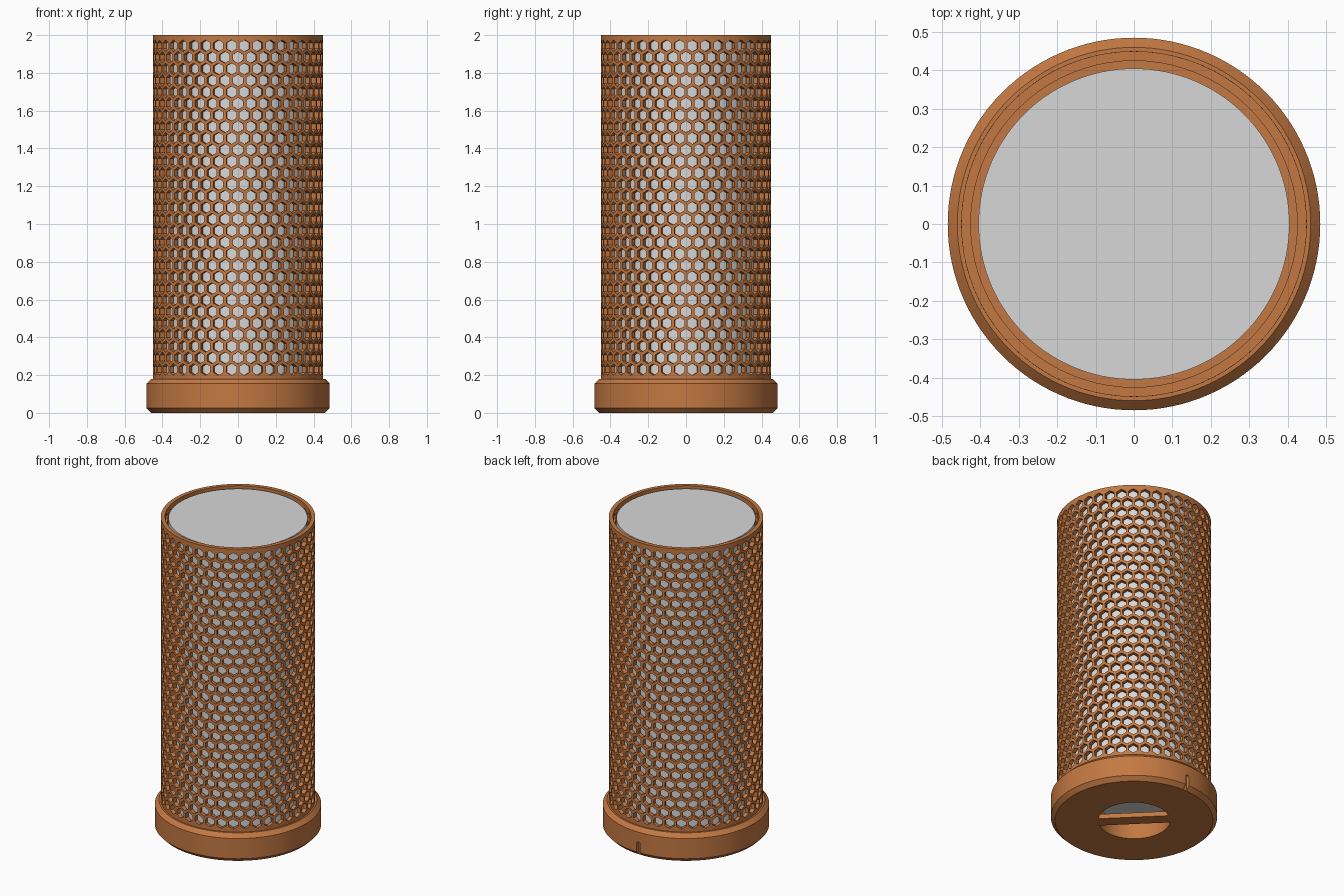
import bpy, bmesh, math
from mathutils import Matrix

if "Cube" in bpy.data.objects:
    bpy.data.objects.remove(bpy.data.objects["Cube"])


def make_material(name, rgb):
    mat = bpy.data.materials.new(name)
    mat.use_nodes = True
    color = (*rgb, 1.0)
    mat.diffuse_color = color
    mat.node_tree.nodes["Principled BSDF"].inputs["Base Color"].default_value = color
    return mat


ORANGE = make_material("copper orange", (0.55, 0.19, 0.055))
GREY = make_material("light grey", (0.68, 0.68, 0.68))


def add_object(name, bm, mat):
    mesh = bpy.data.meshes.new(name)
    bm.to_mesh(mesh)
    bm.free()
    mesh.materials.append(mat)
    obj = bpy.data.objects.new(name, mesh)
    bpy.context.collection.objects.link(obj)
    return obj


def activate(obj):
    bpy.ops.object.select_all(action="DESELECT")
    obj.select_set(True)
    bpy.context.view_layer.objects.active = obj


def finish(obj):
    """Apply the modifiers, then smooth the round faces."""
    activate(obj)
    for mod in list(obj.modifiers):
        bpy.ops.object.modifier_apply(modifier=mod.name)
    bpy.ops.object.shade_smooth_by_angle(angle=math.radians(30))


def lathe(name, profile, mat, closed, steps=120):
    bm = bmesh.new()
    verts = [bm.verts.new((r, 0, z)) for r, z in profile]
    edges = [bm.edges.new(pair) for pair in zip(verts, verts[1:])]
    if closed:
        edges.append(bm.edges.new((verts[-1], verts[0])))
    bmesh.ops.spin(bm, geom=verts + edges, cent=(0, 0, 0), axis=(0, 0, 1),
                   angle=math.tau, steps=steps, use_duplicate=False)
    bmesh.ops.remove_doubles(bm, verts=bm.verts, dist=1e-5)
    bmesh.ops.recalc_face_normals(bm, faces=bm.faces)
    return add_object(name, bm, mat)


# Perforated sleeve: a honeycomb of hexagonal frames wrapped round a cylinder
RADIUS, COLUMNS, ROWS = 0.45, 40, 29
FIRST_ROW, ROW_STEP = 0.23, 0.0612
CELL = ROW_STEP / 1.5
HOLE = 0.031
WIDTH = math.tau * RADIUS / COLUMNS
BOTTOM, TOP = 0.12, 2.0

bm = bmesh.new()


def wrapped(u, z):
    a = u / RADIUS - math.pi / 2
    return bm.verts.new((RADIUS * math.cos(a), RADIUS * math.sin(a), z))


def face(points):
    bm.faces.new([wrapped(u, z) for u, z in points])


def hexagon(u, z, size):
    """Corners, counter-clockwise from the upper right one."""
    wide = WIDTH / 2 * size / CELL
    return [(u + wide, z + size / 2), (u, z + size), (u - wide, z + size / 2),
            (u - wide, z - size / 2), (u, z - size), (u + wide, z - size / 2)]


for row in range(ROWS):
    z = FIRST_ROW + row * ROW_STEP
    for col in range(COLUMNS):
        u = (col + 0.5 * ((row + 1) % 2)) * WIDTH
        outer, inner = hexagon(u, z, CELL), hexagon(u, z, HOLE)
        for i in range(6):
            j = (i + 1) % 6
            face([outer[i], outer[j], inner[j], inner[i]])
        # Solid bands at both ends
        if row == ROWS - 1:
            for a, b in ((0, 1), (1, 2)):
                face([outer[a], (outer[a][0], TOP), (outer[b][0], TOP), outer[b]])
        if row == 0:
            for a, b in ((3, 4), (4, 5)):
                face([outer[a], (outer[a][0], BOTTOM), (outer[b][0], BOTTOM), outer[b]])

bmesh.ops.remove_doubles(bm, verts=bm.verts, dist=1e-4)
bmesh.ops.recalc_face_normals(bm, faces=bm.faces)
sleeve = add_object("perforated_sleeve", bm, ORANGE)
wall = sleeve.modifiers.new("wall", "SOLIDIFY")
wall.thickness = 0.025
wall.offset = -1
finish(sleeve)

# Inner core
core = lathe("inner_core", [(0, 0.121), (0.405, 0.121), (0.405, 1.99), (0, 1.99)],
             GREY, closed=False)
finish(core)

# Base cap with chamfered edges and a round opening
cap = lathe("base_cap", [(0.21, 0), (0.46, 0), (0.485, 0.025), (0.485, 0.155),
                         (0.46, 0.18), (0.43, 0.18), (0.43, 0.12), (0.21, 0.12)],
            ORANGE, closed=True)

# Round-topped notch in the back of the cap
bm = bmesh.new()
bmesh.ops.create_cube(bm, size=1, matrix=Matrix.Translation((0, 0.49, 0.03))
                      @ Matrix.Diagonal((0.025, 0.06, 0.1, 1)))
box = add_object("notch_cutter", bm, ORANGE)
bm = bmesh.new()
bmesh.ops.create_cone(bm, cap_ends=True, segments=24, radius1=0.0125, radius2=0.0125,
                      depth=0.06, matrix=Matrix.Translation((0, 0.49, 0.08))
                      @ Matrix.Rotation(math.pi / 2, 4, "X"))
arch = add_object("notch_top_cutter", bm, ORANGE)
for cutter in (box, arch):
    cutter.hide_render = True
    cut = cap.modifiers.new("notch", "BOOLEAN")
    cut.operation = "DIFFERENCE"
    cut.solver = "EXACT"
    cut.object = cutter
finish(cap)
for cutter in (box, arch):
    bpy.data.objects.remove(cutter)

# Diagonal bar across the opening
bm = bmesh.new()
bmesh.ops.create_cube(bm, size=1, matrix=Matrix.Rotation(math.radians(135), 4, "Z")
                      @ Matrix.Translation((0, 0, 0.015))
                      @ Matrix.Diagonal((0.424, 0.08, 0.03, 1)))
add_object("cross_bar", bm, ORANGE)
